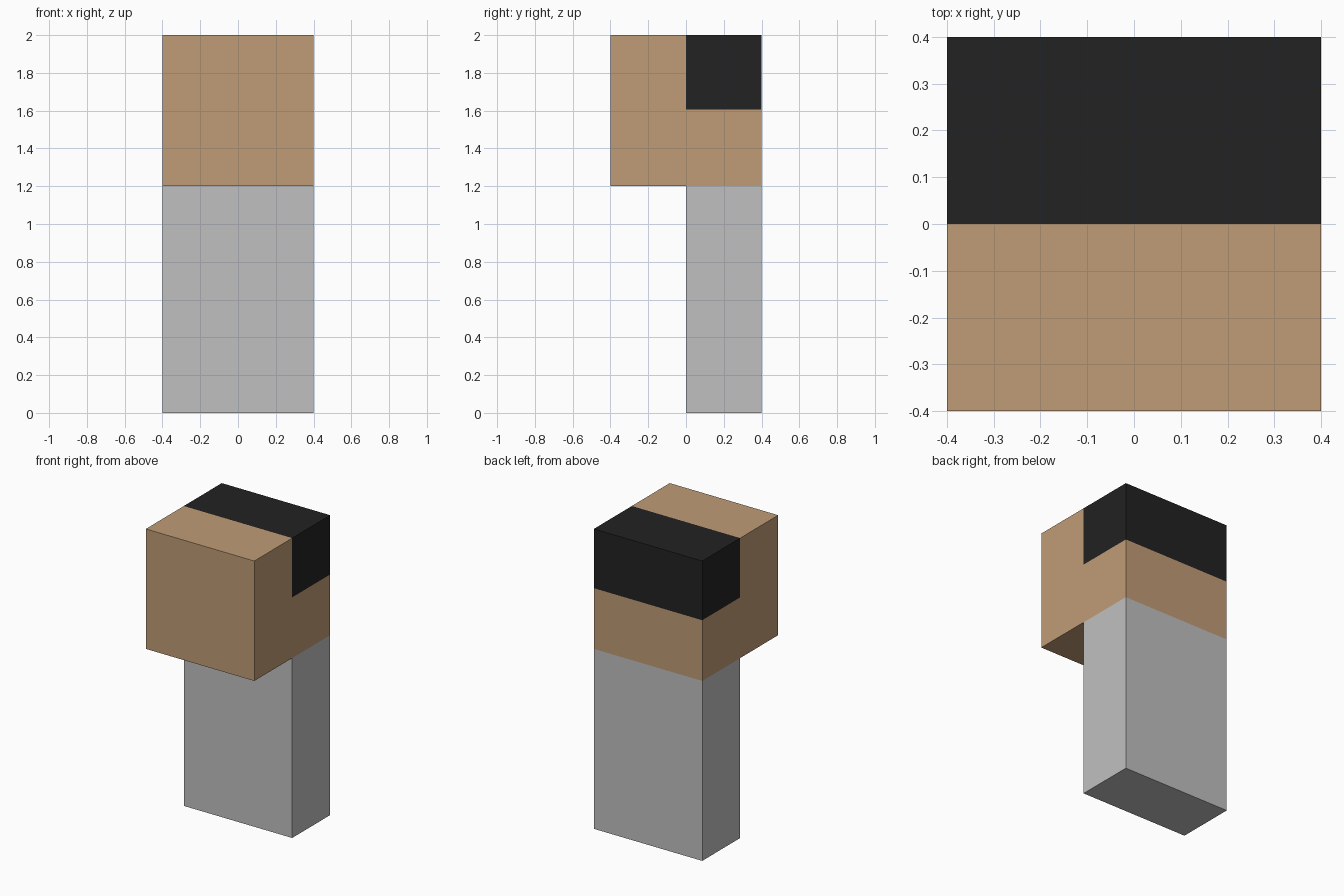
import bpy, bmesh
from mathutils import Vector

cube = bpy.data.objects.get("Cube")
if cube:
    bpy.data.objects.remove(cube, do_unlink=True)


def material(name, rgb):
    linear = [((c / 255 + 0.055) / 1.055) ** 2.4 for c in rgb]
    mat = bpy.data.materials.new(name)
    mat.use_nodes = True
    mat.diffuse_color = (*linear, 1)
    bsdf = mat.node_tree.nodes["Principled BSDF"]
    bsdf.inputs["Base Color"].default_value = (*linear, 1)
    bsdf.inputs["Roughness"].default_value = 0.8
    return mat


def box(name, low, high, mats, cuts=(), rule=None):
    """Box between two corners, sliced by planes and coloured by a rule."""
    low, high = Vector(low), Vector(high)
    bm = bmesh.new()
    bmesh.ops.create_cube(bm, size=1)
    for v in bm.verts:
        v.co = (low + high) / 2 + v.co * (high - low)
    for point, normal in cuts:
        bmesh.ops.bisect_plane(bm, geom=bm.verts[:] + bm.edges[:] + bm.faces[:],
                               plane_co=point, plane_no=normal)
    if rule:
        for f in bm.faces:
            f.material_index = rule(f.calc_center_median())
    mesh = bpy.data.meshes.new(name)
    bm.to_mesh(mesh)
    bm.free()
    for m in mats:
        mesh.materials.append(m)
    obj = bpy.data.objects.new(name, mesh)
    bpy.context.collection.objects.link(obj)
    return obj


tan = material("tan skin", (192, 156, 118))
black = material("black hair", (34, 34, 34))
grey = material("light grey", (192, 192, 192))

# Body: slab under the rear half of the head
box("body", (-0.4, 0, 0), (0.4, 0.4, 1.2), [grey])

# Head: cube whose upper rear quarter is painted as hair
HAIR_Z = 1.605
box("head", (-0.4, -0.4, 1.2), (0.4, 0.4, 2.0), [tan, black],
    cuts=[((0, 0, 0), (0, 1, 0)), ((0, 0, HAIR_Z), (0, 0, 1))],
    rule=lambda c: int(c.y > 0 and c.z > HAIR_Z))
